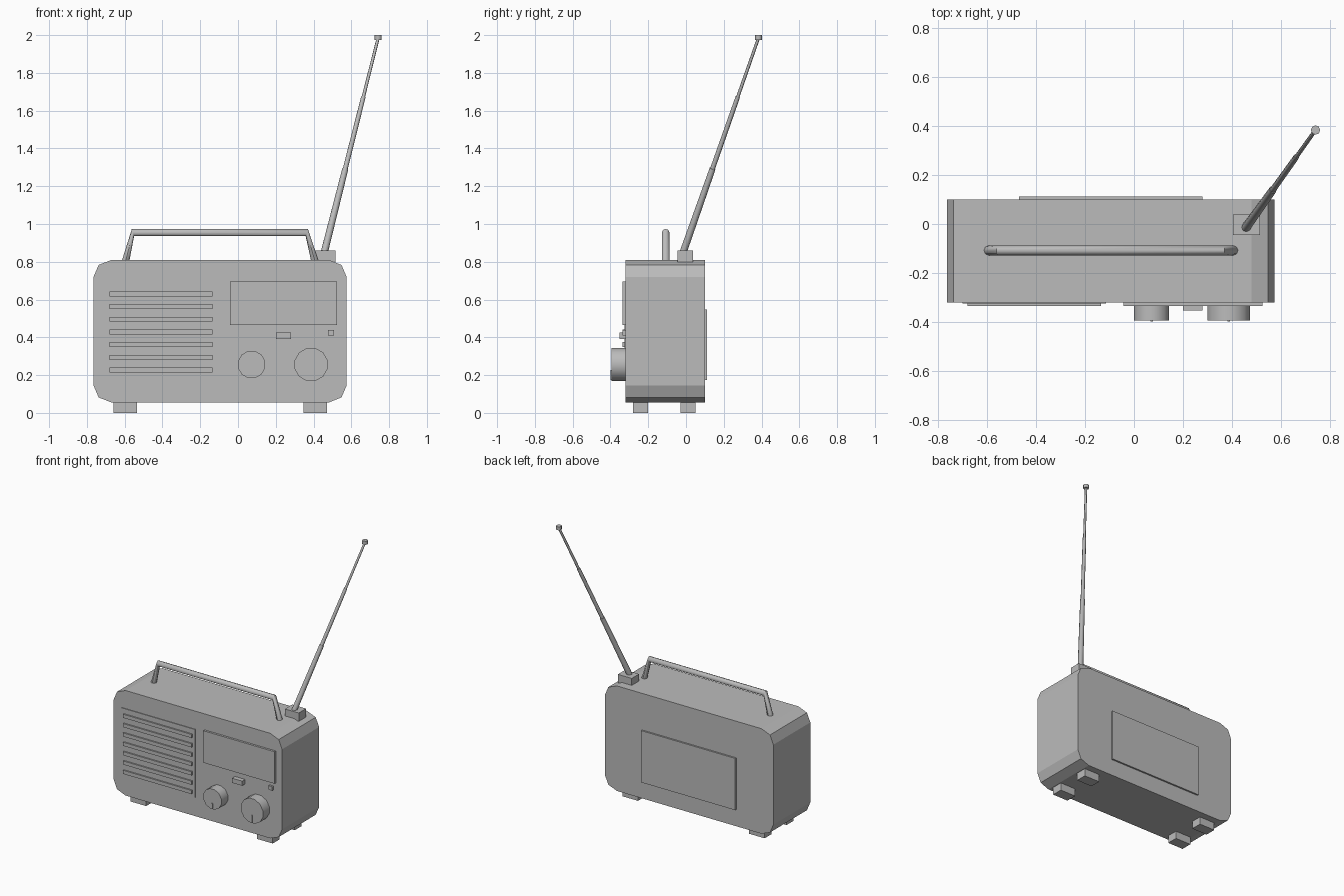
import bpy, bmesh, math
from mathutils import Vector

if "Cube" in bpy.data.objects:
    bpy.data.objects.remove(bpy.data.objects["Cube"])

grey = bpy.data.materials.new("plain grey")
grey.diffuse_color = (0.5, 0.5, 0.5, 1)
grey.use_nodes = True
grey.node_tree.nodes["Principled BSDF"].inputs["Base Color"].default_value = grey.diffuse_color


def finish(name, bm, smooth=False):
    bmesh.ops.recalc_face_normals(bm, faces=bm.faces)
    me = bpy.data.meshes.new(name)
    bm.to_mesh(me)
    bm.free()
    me.materials.append(grey)
    ob = bpy.data.objects.new(name, me)
    bpy.context.collection.objects.link(ob)
    if smooth:
        bpy.ops.object.select_all(action='DESELECT')
        ob.select_set(True)
        bpy.context.view_layer.objects.active = ob
        bpy.ops.object.shade_smooth_by_angle(angle=math.radians(50))
    return ob


def box(name, x, y, z):
    bm = bmesh.new()
    bmesh.ops.create_cube(bm, size=1)
    for v in bm.verts:
        v.co = [lo + (c + 0.5) * (hi - lo) for c, (lo, hi) in zip(v.co, (x, y, z))]
    return finish(name, bm)


def loft(name, rings, smooth=True):
    """Skin a list of equal rings of points and cap both ends."""
    bm = bmesh.new()
    loops = [[bm.verts.new(p) for p in ring] for ring in rings]
    n = len(loops[0])
    for a, b in zip(loops, loops[1:]):
        for i in range(n):
            j = (i + 1) % n
            bm.faces.new((a[i], a[j], b[j], b[i]))
    bm.faces.new(loops[0])
    bm.faces.new(loops[-1])
    return finish(name, bm, smooth)


def ring(centre, u, v, r, n, start=0.0):
    c, u, v = Vector(centre), Vector(u).normalized(), Vector(v).normalized()
    return [c + r * (math.cos(a) * u + math.sin(a) * v)
            for a in (start + 2 * math.pi * i / n for i in range(n))]


def rod(name, a, b, r1, r2, n=8):
    d = (Vector(b) - Vector(a)).normalized()
    u = d.orthogonal().normalized()
    v = d.cross(u)
    return loft(name, [ring(a, u, v, r1, n), ring(b, u, v, r2, n)])


# Case: rectangle with two-step bevelled corners, extruded front to back
CX, CZ, HW, HH = -0.095, 0.4325, 0.67, 0.3775
corner = [(0, 0.09), (0.027, 0.027), (0.095, 0)]
outline = []
for sx, sz in ((1, 1), (-1, 1), (-1, -1), (1, -1)):
    pts = corner if sx * sz > 0 else corner[::-1]
    outline += [(CX + sx * (HW - dx), CZ + sz * (HH - dz)) for dx, dz in pts]
loft("case", [[(x, y, z) for x, z in outline] for y in (-0.32, 0.10)], smooth=False)

# Feet
for x in (-0.66, 0.347):
    for y in (-0.28, -0.03):
        box("foot", (x, x + 0.125), (y, y + 0.08), (0, 0.06))

# Speaker panel with seven slats
box("speaker_panel", (-0.70, -0.115), (-0.325, -0.31), (0.19, 0.68))
for i in range(7):
    z = 0.63 - i * 0.0672
    box("speaker_slat", (-0.68, -0.135), (-0.335, -0.31), (z - 0.013, z + 0.013))

# Dial window, button and indicator
box("dial_window", (-0.042, 0.525), (-0.335, -0.31), (0.465, 0.695))
box("button", (0.20, 0.28), (-0.353, -0.31), (0.392, 0.425))
box("indicator", (0.477, 0.507), (-0.335, -0.31), (0.41, 0.438))

# Knobs with pointer marks
for x, r in ((0.072, 0.074), (0.387, 0.09)):
    loft("knob", [ring((x, y, 0.256), (1, 0, 0), (0, 0, 1), r, 12, math.pi / 12)
                  for y in (-0.31, -0.394)])
    box("knob_pointer", (x - 0.005, x + 0.005), (-0.399, -0.39),
        (0.256 - r * 0.9, 0.226))

# Battery cover on the back
box("battery_cover", (-0.47, 0.28), (0.09, 0.112), (0.175, 0.547))

# Carrying handle: tube swept through four mitred rings
path = [((-0.595, 0.805), (-1, 0)), ((-0.556, 0.955), (-0.3, 0.95)),
        ((0.364, 0.955), (0.3, 0.95)), ((0.407, 0.805), (1, 0))]
loft("handle", [ring((x, -0.108, z), (ux, 0, uz), (0, 1, 0), 0.02, 8)
                for (x, z), (ux, uz) in path])

# Telescopic antenna
box("antenna_base", (0.405, 0.515), (-0.045, 0.038), (0.80, 0.86))
low, tip = Vector((0.457, -0.015, 0.85)), Vector((0.742, 0.384, 1.985))
for t0, t1, r1, r2 in ((0, 0.39, 0.019, 0.016), (0.39, 0.725, 0.013, 0.012),
                       (0.725, 1, 0.009, 0.008)):
    rod("antenna_section", low.lerp(tip, t0), low.lerp(tip, t1), r1, r2)
rod("antenna_tip", (0.742, 0.384, 1.975), (0.742, 0.384, 2.0), 0.019, 0.019)
